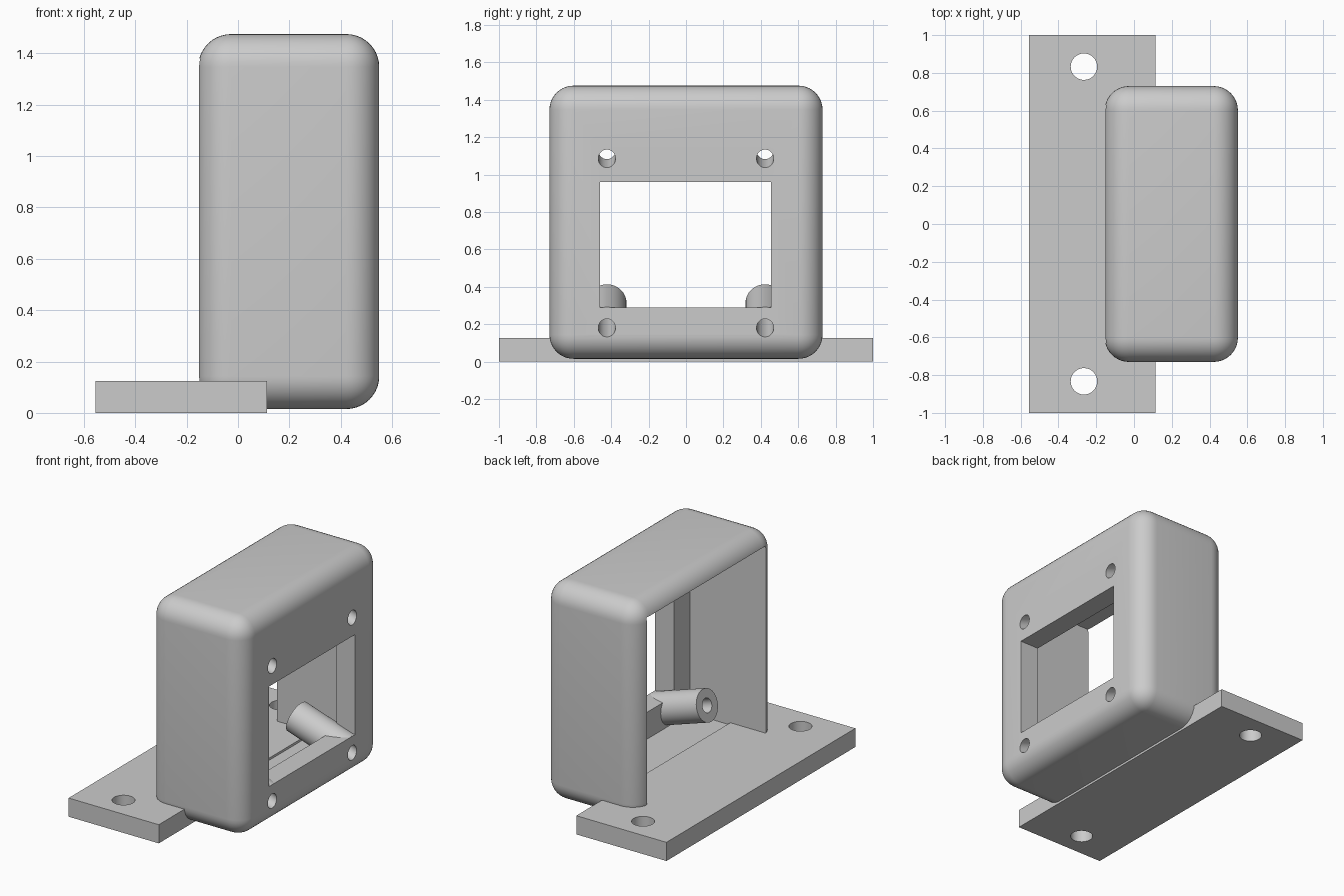
import bpy, math

cube = bpy.data.objects.get("Cube")
if cube:
    bpy.data.objects.remove(cube, do_unlink=True)

grey = bpy.data.materials.new("light grey")
grey.use_nodes = True
grey.diffuse_color = (0.6, 0.6, 0.6, 1)
grey.node_tree.nodes["Principled BSDF"].inputs["Base Color"].default_value = (0.6, 0.6, 0.6, 1)

TILT = math.radians(18)      # screw axes rise towards the back
FACE_X = 0.55                # outer face of the bezel


def box(name, x, y, z):
    """Box from three (min, max) ranges."""
    ranges = (x, y, z)
    bpy.ops.mesh.primitive_cube_add(size=1, location=[(a + b) / 2 for a, b in ranges])
    ob = bpy.context.object
    ob.name = name
    ob.scale = [b - a for a, b in ranges]
    bpy.ops.object.transform_apply(location=False, rotation=False, scale=True)
    ob.data.materials.append(grey)
    return ob


def cylinder(name, radius, depth, centre, angle=0):
    bpy.ops.mesh.primitive_cylinder_add(vertices=48, radius=radius, depth=depth,
                                        location=centre, rotation=(0, angle, 0))
    ob = bpy.context.object
    ob.name = name
    ob.data.materials.append(grey)
    return ob


def tilted(name, radius, y, z, x_start, x_end):
    """Cylinder on the tilted screw axis that meets the bezel at height z."""
    mid = (x_start + x_end) / 2
    centre = (mid, y, z + (FACE_X - mid) * math.tan(TILT))
    return cylinder(name, radius, (x_start - x_end) / math.cos(TILT), centre, TILT - math.pi / 2)


def apply_modifier(ob, mod):
    bpy.ops.object.select_all(action='DESELECT')
    ob.select_set(True)
    bpy.context.view_layer.objects.active = ob
    bpy.ops.object.modifier_apply(modifier=mod.name)


def cut(ob, cutter):
    mod = ob.modifiers.new("cut", 'BOOLEAN')
    mod.operation = 'DIFFERENCE'
    mod.solver = 'EXACT'
    mod.object = cutter
    apply_modifier(ob, mod)


def discard(ob):
    bpy.data.objects.remove(ob, do_unlink=True)


def smooth(ob):
    bpy.ops.object.select_all(action='DESELECT')
    ob.select_set(True)
    bpy.context.view_layer.objects.active = ob
    bpy.ops.object.shade_smooth_by_angle(angle=math.radians(30))


# Rounded housing
housing = box("housing", (-0.155, FACE_X), (-0.73, 0.73), (0.015, 1.475))
bevel = housing.modifiers.new("round", 'BEVEL')
bevel.width = 0.128
bevel.segments = 10
apply_modifier(housing, bevel)

# Open back cavity and screen window
for opening in (
    box("cavity_cutter", (-0.4, 0.41), (-0.63, 0.63), (0.11, 1.38)),
    box("window_cutter", (0.3, 0.8), (-0.46, 0.455), (0.29, 0.96)),
):
    cut(housing, opening)
    discard(opening)

# Tilted screw holes, with hollow posts behind the lower pair
for side, y in (("left", 0.423), ("right", -0.423)):
    upper = tilted("upper_hole_cutter", 0.046, y, 1.085, 0.7, 0.25)
    cut(housing, upper)
    discard(upper)

    post = tilted(f"screw_post_{side}", 0.105, y, 0.18, 0.515, 0.14)
    lower = tilted("lower_hole_cutter", 0.046, y, 0.18, 0.7, 0.0)
    cut(housing, lower)
    cut(post, lower)
    discard(lower)
    smooth(post)
smooth(housing)

# Mounting plate with two holes
plate = box("mounting_plate", (-0.555, 0.113), (-1, 1), (0, 0.125))
for y in (-0.833, 0.833):
    hole = cylinder("plate_hole_cutter", 0.07, 0.5, (-0.265, y, 0.06))
    cut(plate, hole)
    discard(hole)
smooth(plate)
